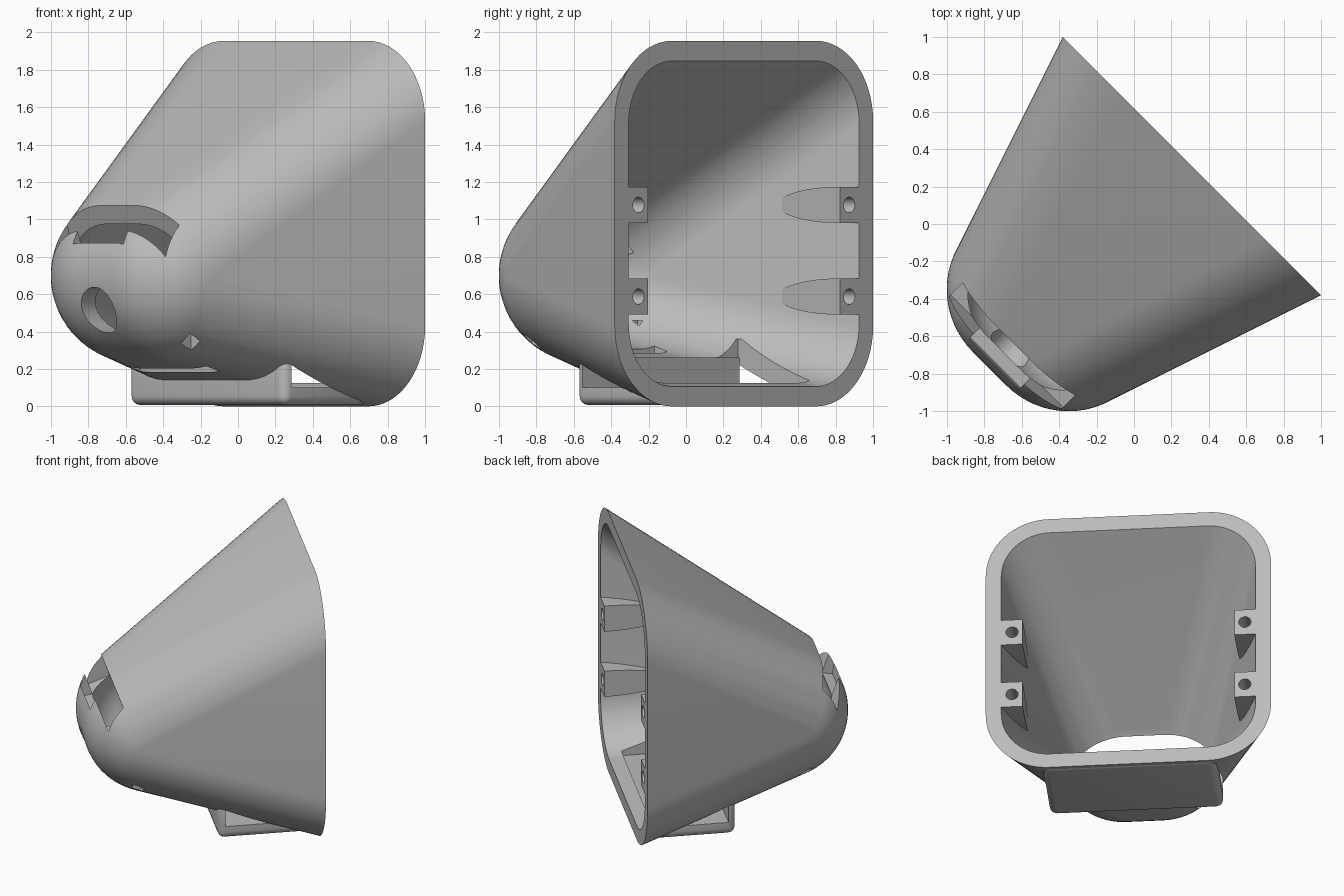
import bpy, bmesh, math
from mathutils import Matrix, Vector

# Built facing -y, then turned 45 degrees about z
TURN = Matrix.Rotation(math.radians(-45), 4, 'Z')
BACK = 0.438          # open rear plane
MID_Z = 0.977         # centre height of the rear opening
NOSE_Z = 0.7          # height of the rounded nose

if "Cube" in bpy.data.objects:
    bpy.data.objects.remove(bpy.data.objects["Cube"])

grey = bpy.data.materials.new("plain grey")
grey.use_nodes = True
colour = (0.5, 0.5, 0.5, 1)
grey.diffuse_color = colour
grey.node_tree.nodes["Principled BSDF"].inputs["Base Color"].default_value = colour


def finish(name, bm):
    bmesh.ops.recalc_face_normals(bm, faces=bm.faces)
    bm.transform(TURN)
    mesh = bpy.data.meshes.new(name)
    bm.to_mesh(mesh)
    bm.free()
    mesh.materials.append(grey)
    ob = bpy.data.objects.new(name, mesh)
    bpy.context.collection.objects.link(ob)
    return ob


def hull(name, points):
    bm = bmesh.new()
    for p in points:
        bm.verts.new(p)
    res = bmesh.ops.convex_hull(bm, input=bm.verts)
    loose = [v for v in bm.verts if not v.link_faces]
    bmesh.ops.delete(bm, geom=loose, context='VERTS')
    bmesh.ops.dissolve_limit(bm, angle_limit=0.002, verts=bm.verts, edges=bm.edges)
    return finish(name, bm)


def box(name, x, y, z, tilt=0, bevel=0, pivot=(0, 0, 0)):
    bm = bmesh.new()
    bmesh.ops.create_cube(bm, size=1)
    size = (x[1] - x[0], y[1] - y[0], z[1] - z[0])
    mid = ((x[0] + x[1]) / 2, (y[0] + y[1]) / 2, (z[0] + z[1]) / 2)
    bm.transform(Matrix.Translation(mid) @ Matrix.Diagonal((*size, 1)))
    if bevel:
        bmesh.ops.bevel(bm, geom=bm.edges[:], offset=bevel, segments=5,
                        profile=0.5, affect='EDGES')
    at = Matrix.Translation(pivot)
    bm.transform(at @ Matrix.Rotation(tilt, 4, 'X') @ at.inverted())
    return finish(name, bm)


def rod(name, centre, radius, length):
    bm = bmesh.new()
    bmesh.ops.create_cone(bm, cap_ends=True, segments=40, radius1=radius,
                          radius2=radius, depth=length)
    bm.transform(Matrix.Translation(centre) @ Matrix.Rotation(math.pi / 2, 4, 'X'))
    return finish(name, bm)


def combine(ob, other, operation='DIFFERENCE'):
    other.hide_render = True
    mod = ob.modifiers.new("join", 'BOOLEAN')
    mod.operation, mod.object, mod.solver = operation, other, 'EXACT'
    bpy.context.view_layer.objects.active = ob
    bpy.ops.object.modifier_apply(modifier=mod.name)
    bpy.data.objects.remove(other)


def smooth(ob):
    bpy.ops.object.select_all(action='DESELECT')
    ob.select_set(True)
    bpy.context.view_layer.objects.active = ob
    bpy.ops.object.shade_smooth_by_angle(angle=math.radians(25))


def shell_points(half, corner, ball, y):
    """Rounded square at the rear, two balls side by side at the nose."""
    pts = []
    for k in range(4):
        sx, sz = ((1, 1), (-1, 1), (-1, -1), (1, -1))[k]
        for i in range(17):
            a = math.pi / 2 * (k + i / 16)
            pts.append((sx * (half - corner) + corner * math.cos(a), y,
                        MID_Z + sz * (half - corner) + corner * math.sin(a)))
    for side in (-1, 1):
        for j in range(33):
            t = math.pi * j / 32
            for i in range(64):
                a = math.pi * i / 32
                pts.append((side * 0.128 + ball * math.sin(t) * math.cos(a),
                            -0.623 - ball * math.cos(t),
                            NOSE_Z + ball * math.sin(t) * math.sin(a)))
    return pts


# Hollow housing
housing = hull("housing", shell_points(0.977, 0.43, 0.47, BACK))
combine(housing, hull("cavity", shell_points(0.872, 0.33, 0.37, BACK + 0.003)))

# Tilted slot over the nose, with a central notch
pivot = (0, -0.92, 0.89)
combine(housing, box("slot", (-0.425, 0.425), (-1.0, -0.845), (0.79, 1.4),
                     math.radians(20), pivot=pivot))
combine(housing, box("notch", (-0.19, 0.19), (-1.06, -0.9), (0.81, 1.4),
                     math.radians(8), pivot=pivot))

# Round front window
combine(housing, rod("window", (0, -1.0, 0.515), 0.122, 0.5))

# Small drain openings low on each cheek
for s in (-1, 1):
    combine(housing, box("drain", (s * 0.4 - 0.035, s * 0.4 + 0.035),
                         (-0.8, -0.72), (0.2, 0.46)))

# Underside vent and floor opening
combine(housing, box("vent", (-0.3, 0.3), (-0.54, -0.44), (0.1, 0.36)))
combine(housing, box("floor_opening", (-0.594, 0.594), (-0.2, 0.34), (-0.1, 0.36)))
smooth(housing)

# Tray under the floor: base plate and front wall, open at the sides
tray = box("tray", (-0.594, 0.594), (-0.24, 0.42), (0.006, 0.3), bevel=0.05)
combine(tray, box("tray_space", (-1, 1), (-0.19, 0.6), (0.1, 0.5)))
combine(tray, box("tray_top", (-1, 1), (-0.5, 0.6), (0.262, 0.5)))
smooth(tray)

# Four tapered screw bosses inside the rim
REACH = 0.47
for s, side in ((1, "left"), (-1, "right")):
    for z, level in ((1.077, "upper"), (0.587, "lower")):
        pts = []
        for i in range(25):
            a = math.pi * i / 24
            depth = REACH * math.sin(a)
            h = z + 0.097 * math.cos(a)
            pts.append((s * 0.725, BACK - depth, h))
            pts.append((s * (0.93 - 0.333 * depth), BACK - depth, h))
        boss = hull(f"{side}_{level}_screw_boss", pts)
        combine(boss, rod("screw_hole", (s * 0.797, BACK, z), 0.042, 0.4))
        smooth(boss)
